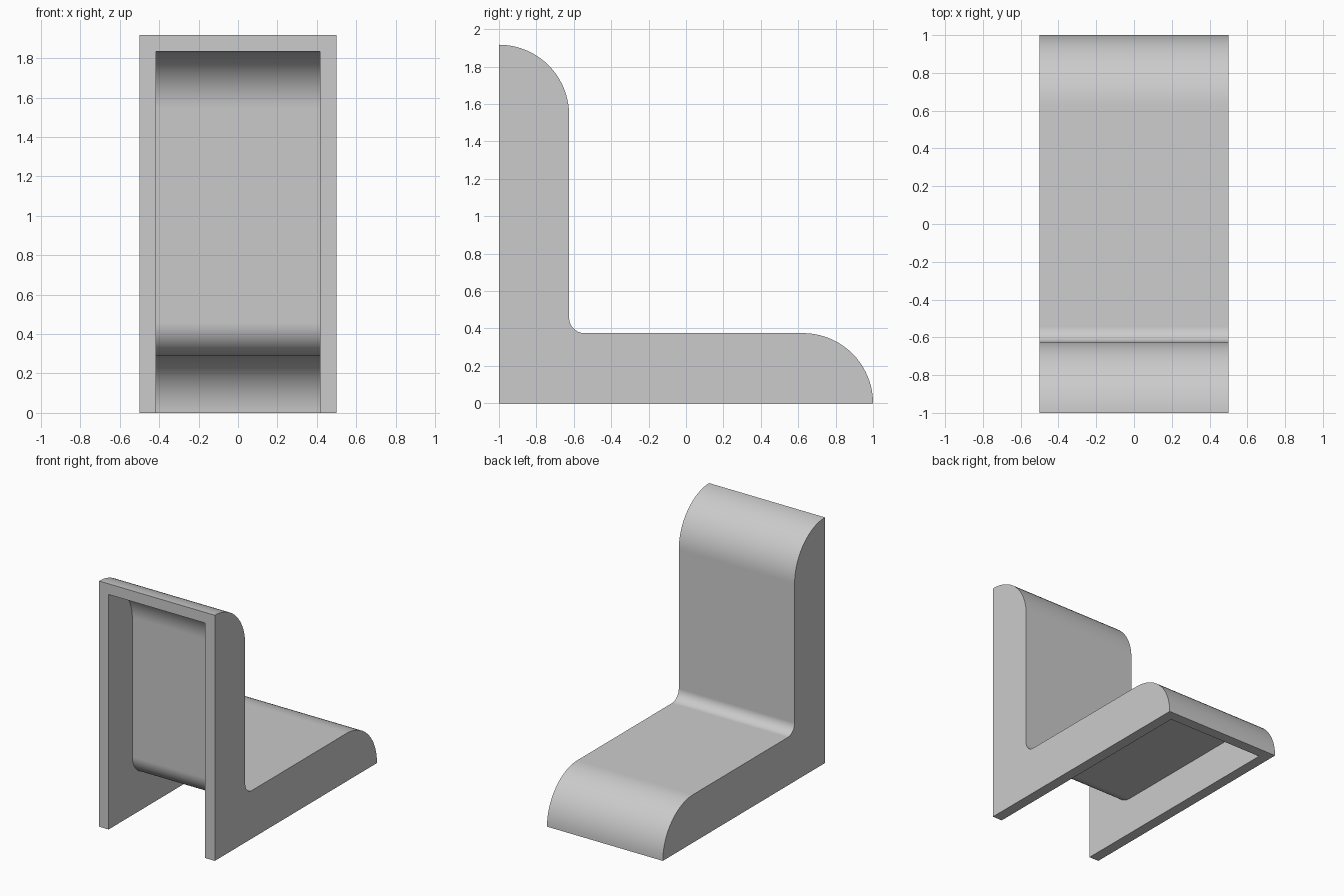
import bpy
import bmesh
import math

default_cube = bpy.data.objects.get("Cube")
if default_cube:
    bpy.data.objects.remove(default_cube, do_unlink=True)

HALF_WIDTH = 0.5
WALL = 0.083
BEND = 0.375      # radius of the rounded ends
FILLET = 0.083    # radius of the inside corner
SHOULDER = 1.542  # height where the upright starts to curve
STEPS = 20


def arc(cy, cz, radius, start, end):
    """Points (y, z) along a circular arc, angles in degrees."""
    return [(cy + radius * math.cos(math.radians(start + (end - start) * i / STEPS)),
             cz + radius * math.sin(math.radians(start + (end - start) * i / STEPS)))
            for i in range(STEPS + 1)]


def profile(inset):
    """L-shaped skin from the foot tip to the top, closed by the corner point."""
    corner = BEND + FILLET
    return (arc(1 - BEND, 0, BEND - inset, 0, 90)
            + arc(corner - 1, corner, FILLET + inset, 270, 180)
            + arc(-1, SHOULDER, BEND - inset, 0, 90)
            + [(-1, 0)])


bm = bmesh.new()


def loop(x, inset):
    return [bm.verts.new((x, y, z)) for y, z in profile(inset)]


outer = [loop(s * HALF_WIDTH, 0) for s in (-1, 1)]
inner = [loop(s * (HALF_WIDTH - WALL), WALL) for s in (-1, 1)]

# Curved skins and side walls, outside and inside
for left, right in (outer, inner):
    for i in range(len(left) - 2):
        bm.faces.new((left[i], left[i + 1], right[i + 1], right[i]))
    bm.faces.new(left)
    bm.faces.new(right)

# Rims along the open front and underside
for out, inn in zip(outer, inner):
    bm.faces.new((out[-2], out[-1], inn[-1], inn[-2]))
    bm.faces.new((out[-1], out[0], inn[0], inn[-1]))
for end in (0, -2):
    bm.faces.new((outer[0][end], outer[1][end], inner[1][end], inner[0][end]))

bmesh.ops.recalc_face_normals(bm, faces=bm.faces)
mesh = bpy.data.meshes.new("bracket_shell")
bm.to_mesh(mesh)
bm.free()

# Plain grey material
grey = bpy.data.materials.new("light_grey")
grey.use_nodes = True
colour = (0.6, 0.6, 0.6, 1)
grey.diffuse_color = colour
grey.node_tree.nodes["Principled BSDF"].inputs["Base Color"].default_value = colour
mesh.materials.append(grey)

shell = bpy.data.objects.new("bracket_shell", mesh)
bpy.context.collection.objects.link(shell)
bpy.ops.object.select_all(action="DESELECT")
shell.select_set(True)
bpy.context.view_layer.objects.active = shell
bpy.ops.object.shade_smooth_by_angle(angle=math.radians(30))
